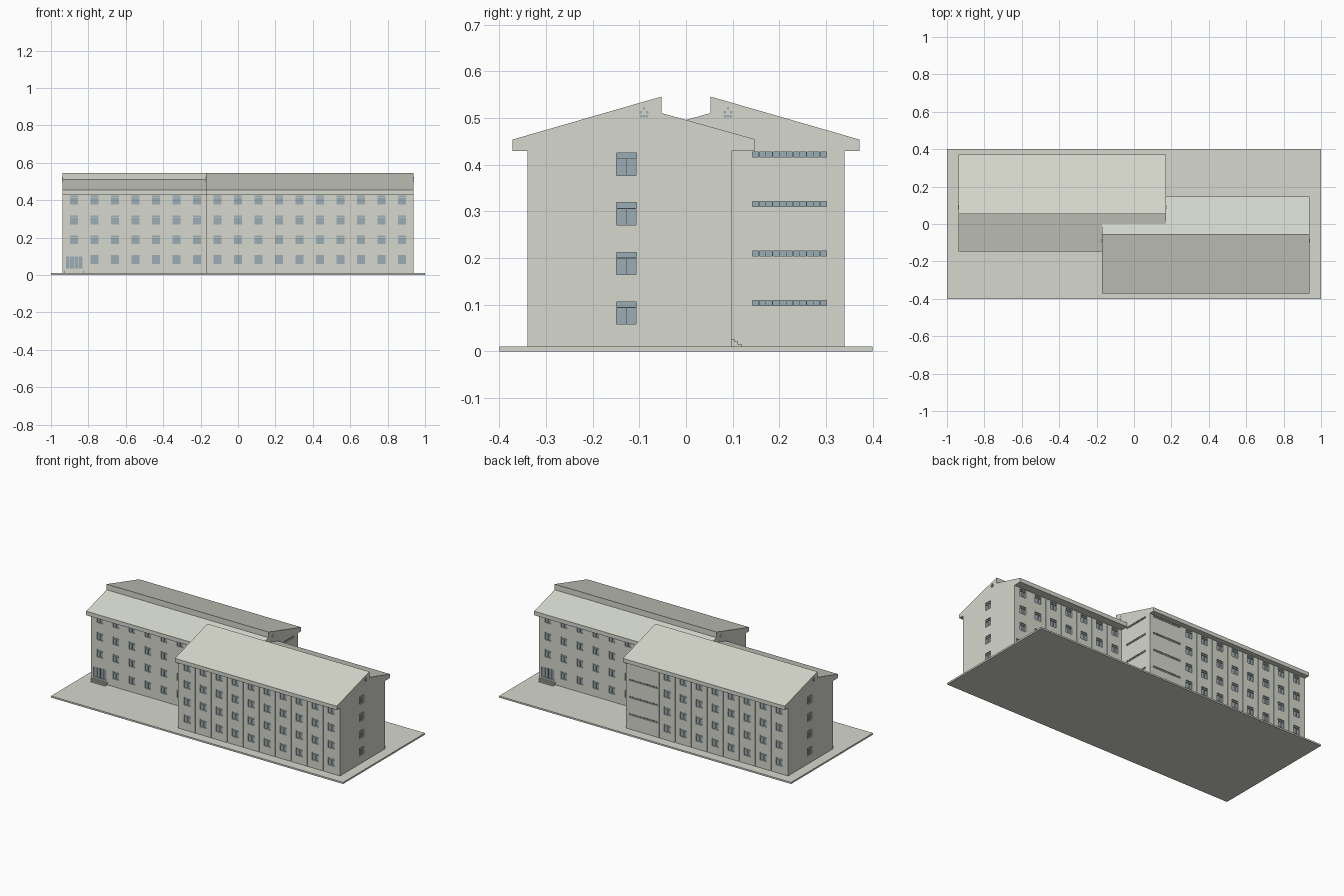
import bpy, bmesh, math
from mathutils import Matrix, Vector

if "Cube" in bpy.data.objects:
    bpy.data.objects.remove(bpy.data.objects["Cube"])


def material(name, rgb):
    m = bpy.data.materials.new(name)
    m.diffuse_color = (*rgb, 1)
    m.use_nodes = True
    m.node_tree.nodes["Principled BSDF"].inputs["Base Color"].default_value = m.diffuse_color
    return m


plaster = material("pale_plaster", (0.67, 0.69, 0.61))
glass = material("blue_grey_glass", (0.33, 0.42, 0.46))

# wing extents (the second wing is the same, turned half a circle)
X0, X1, Y0, Y1 = -0.172, 0.937, -0.34, 0.098
BASE, EAVE = 0.01, 0.43
FLOOR = 0.1063
COLUMNS = [-0.11 + 0.1096 * i for i in range(10)]


def add_box(bm, lo, hi, axis=None):
    """Box between two corners; faces across the given axis become glass."""
    size = [b - a for a, b in zip(lo, hi)]
    mid = [(a + b) / 2 for a, b in zip(lo, hi)]
    mat = Matrix.Translation(mid) @ Matrix.Diagonal((*size, 1))
    verts = bmesh.ops.create_cube(bm, size=1, matrix=mat)["verts"]
    bm.normal_update()
    for f in {f for v in verts for f in v.link_faces}:
        f.material_index = int(axis is not None and abs(f.normal[axis]) > 0.9)


def make(name, bm, turned=False):
    if turned:
        bmesh.ops.rotate(bm, verts=bm.verts, matrix=Matrix.Rotation(math.pi, 3, 'Z'))
    bmesh.ops.recalc_face_normals(bm, faces=bm.faces)
    me = bpy.data.meshes.new(name)
    bm.to_mesh(me)
    bm.free()
    me.materials.append(plaster)
    me.materials.append(glass)
    ob = bpy.data.objects.new(name, me)
    bpy.context.collection.objects.link(ob)
    return ob


def opening(bm, side, u, z0, w, h, depth=0.006, glazed=True):
    """Recess in one wall, centred at u along that wall."""
    axis, pos, out = {"front": (1, Y0, -1), "back": (1, Y1, 1),
                      "right": (0, X1, 1), "left": (0, X0, -1)}[side]
    a, b = sorted((pos - out * depth, pos + out * 0.01))
    if axis == 1:
        lo, hi = (u - w / 2, a, z0), (u + w / 2, b, z0 + h)
    else:
        lo, hi = (a, u - w / 2, z0), (b, u + w / 2, z0 + h)
    add_box(bm, lo, hi, axis if glazed else None)


def window(bm, side, u, floor):
    z = 0.0585 + floor * FLOOR
    opening(bm, side, u, z + 0.0365, 0.043, 0.011)
    for s in (-1, 1):
        opening(bm, side, u + s * 0.011, z, 0.0205, 0.0345)


def strip(bm, side, start, end, floor, count):
    step = (end - start) / count
    for i in range(count):
        opening(bm, side, start + step * (i + 0.5), 0.098 + floor * FLOOR, step * 0.9, 0.011)


def wing(label, turned, with_strips):
    # window and door recesses (none may overlap)
    cut = bmesh.new()
    for floor in range(4):
        for i, x in enumerate(COLUMNS):
            if not (with_strips and i < 2):
                window(cut, "front", x, floor)
            if i >= 3 and not (floor == 0 and i == 9):
                window(cut, "back", x, floor)
        window(cut, "right", -0.128, floor)
        if with_strips:
            strip(cut, "front", -0.148, 0.046, floor, 13)
            strip(cut, "left", -0.302, -0.142, floor, 11)
    door_x = COLUMNS[9]
    for i in range(4):
        opening(cut, "back", door_x + (i - 1.5) * 0.023, 0.034, 0.02, 0.066)
    # panel joints between bays
    for i, x in enumerate(COLUMNS[:-1]):
        if not (with_strips and i == 0):
            opening(cut, "front", x + 0.0548, BASE + 0.001, 0.003, 0.417, 0.004, False)
        if i >= 3:
            opening(cut, "back", x + 0.0548, BASE + 0.001, 0.003, 0.417, 0.004, False)
    cutter = make(label + "_cutter", cut, turned)
    cutter.hide_render = True

    # wall block
    bm = bmesh.new()
    add_box(bm, (X0, Y0, BASE), (X1, Y1, EAVE))
    walls = make(label + "_walls", bm, turned)
    mod = walls.modifiers.new("openings", 'BOOLEAN')
    mod.object = cutter
    mod.operation = 'DIFFERENCE'
    mod.solver = 'EXACT'
    dg = bpy.context.evaluated_depsgraph_get()
    walls_mesh = bpy.data.meshes.new_from_object(walls.evaluated_get(dg))
    walls.modifiers.clear()
    walls.data = walls_mesh
    bpy.data.objects.remove(cutter)

    # split-ridge roof
    bm = bmesh.new()
    profile = [(-0.372, EAVE), (-0.372, 0.454), (-0.053, 0.546),
               (-0.053, 0.511), (0.147, 0.455), (0.147, EAVE)]
    face = bm.faces.new([bm.verts.new((X0, y, z)) for y, z in profile])
    ext = bmesh.ops.extrude_face_region(bm, geom=[face])
    bmesh.ops.translate(bm, vec=Vector((X1 - X0, 0, 0)),
                        verts=[g for g in ext["geom"] if isinstance(g, bmesh.types.BMVert)])
    make(label + "_roof", bm, turned)

    # gable vents
    bm = bmesh.new()
    r = 0.0026
    for x, t in ((X0, 0.001), (X1, 0.003)):
        for dy, dz in ((0, 0.010), (-0.007, 0.002), (0.007, 0.002),
                       (-0.006, -0.007), (0, -0.007), (0.006, -0.007)):
            y, z = -0.09 + dy, 0.511 + dz
            add_box(bm, (x - t, y - r, z - r), (x + t, y + r, z + r), 0)
    for f in bm.faces:
        f.material_index = 1
    make(label + "_gable_vents", bm, turned)

    # entrance steps
    bm = bmesh.new()
    for run, top in ((0.006, 0.026), (0.014, 0.021), (0.022, 0.015)):
        add_box(bm, (door_x - 0.05, Y1 - 0.002, BASE - 0.002), (door_x + 0.05, Y1 + run, top))
    make(label + "_entrance_steps", bm, turned)


# ground slab
bm = bmesh.new()
add_box(bm, (-1, -0.4, 0), (1, 0.4, BASE))
make("ground_slab", bm)

wing("front_wing", False, False)
wing("rear_wing", True, True)
